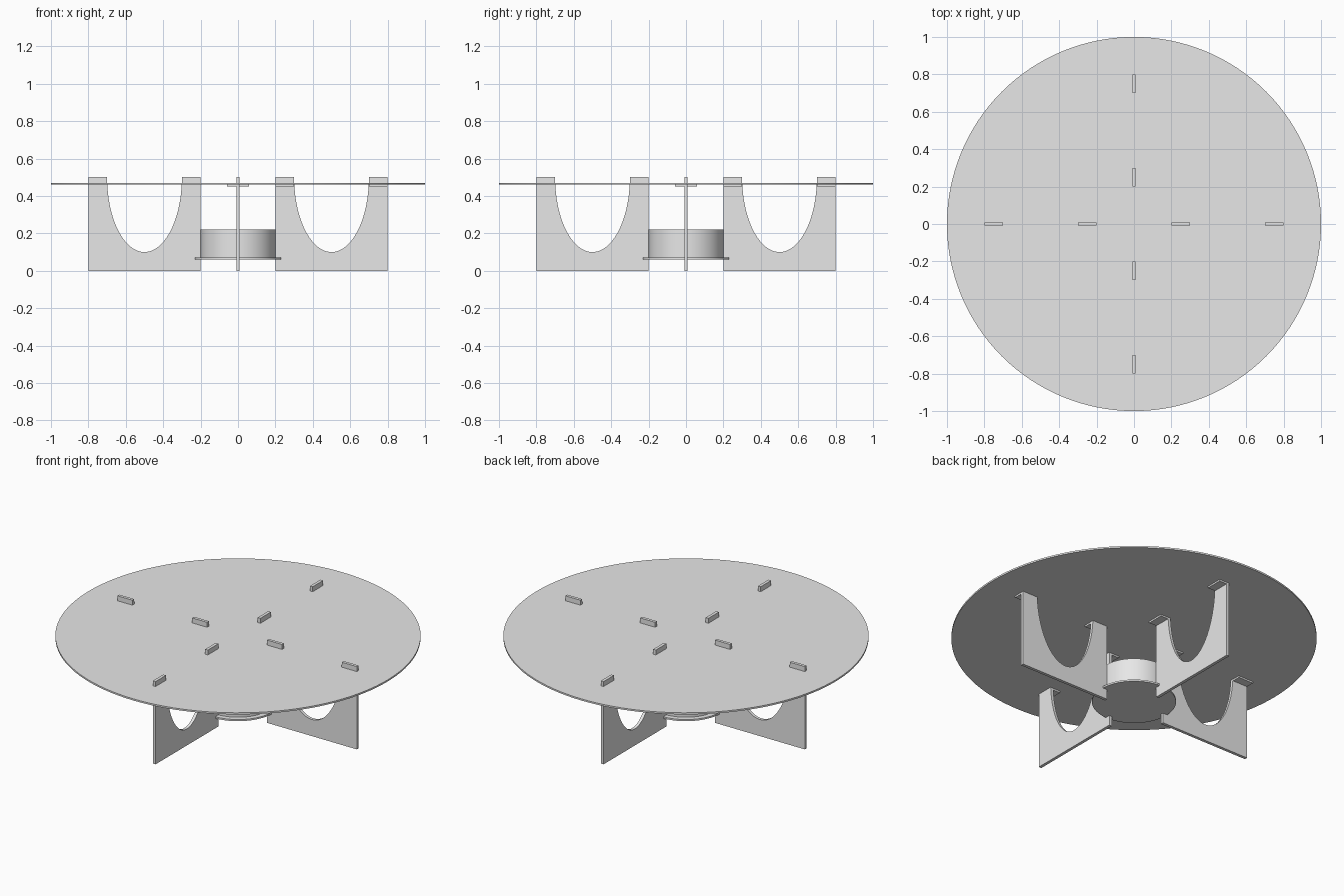
import bpy
import bmesh
from math import pi, sin, cos, radians
from mathutils import Matrix, Vector

cube = bpy.data.objects.get("Cube")
if cube:
    bpy.data.objects.remove(cube, do_unlink=True)

THICK = 0.018      # leg sheet thickness
LEG_TOP = 0.5

grey = bpy.data.materials.new("light_grey")
grey.use_nodes = True
grey.diffuse_color = (0.8, 0.8, 0.8, 1)
grey.node_tree.nodes["Principled BSDF"].inputs["Base Color"].default_value = (0.8, 0.8, 0.8, 1)


def add_object(name, bm):
    bmesh.ops.recalc_face_normals(bm, faces=bm.faces)
    mesh = bpy.data.meshes.new(name)
    bm.to_mesh(mesh)
    bm.free()
    mesh.materials.append(grey)
    obj = bpy.data.objects.new(name, mesh)
    bpy.context.collection.objects.link(obj)
    return obj


def disc(name, radius, bottom, top, segments):
    bm = bmesh.new()
    bmesh.ops.create_cone(bm, cap_ends=True, segments=segments,
                          radius1=radius, radius2=radius, depth=top - bottom,
                          matrix=Matrix.Translation((0, 0, (bottom + top) / 2)))
    obj = add_object(name, bm)
    bpy.ops.object.select_all(action="DESELECT")
    obj.select_set(True)
    bpy.context.view_layer.objects.active = obj
    bpy.ops.object.shade_smooth_by_angle(angle=radians(30))


def leg(name, turn):
    # Upright sheet with a half-ellipse cut from its top edge
    steps = 40
    arc = [(0.5 + 0.2 * cos(pi * i / steps), LEG_TOP - 0.4 * sin(pi * i / steps))
           for i in range(steps + 1)]
    outline = [(0.2, LEG_TOP), (0.2, 0), (0.8, 0), (0.8, LEG_TOP)] + arc
    bm = bmesh.new()
    face = bm.faces.new([bm.verts.new((x, -THICK / 2, z)) for x, z in outline])
    side = bmesh.ops.extrude_face_region(bm, geom=[face])
    verts = [v for v in side["geom"] if isinstance(v, bmesh.types.BMVert)]
    bmesh.ops.translate(bm, verts=verts, vec=Vector((0, THICK, 0)))
    bm.transform(turn)
    add_object(name, bm)


def tab(name, x, turn):
    # Small ledge on one side of the leg, under the top
    bm = bmesh.new()
    bmesh.ops.create_cube(bm, size=1)
    bm.transform(turn @ Matrix.Translation((x, -0.03, 0.455)) @ Matrix.Diagonal((0.1, 0.058, 0.01, 1)))
    add_object(name, bm)


# Round top, central drum and the plate beneath it
disc("table_top", 1.0, 0.46, 0.47, 128)
disc("drum", 0.2, 0.07, 0.22, 64)
disc("drum_base_plate", 0.23, 0.06, 0.07, 64)

# Four legs, each with two ledges, turned about the centre
for i, where in enumerate(("left", "back", "right", "front")):
    turn = Matrix.Rotation(i * pi / 2, 4, "Z")
    leg(where + "_leg", turn)
    tab(where + "_inner_ledge", 0.25, turn)
    tab(where + "_outer_ledge", 0.75, turn)
